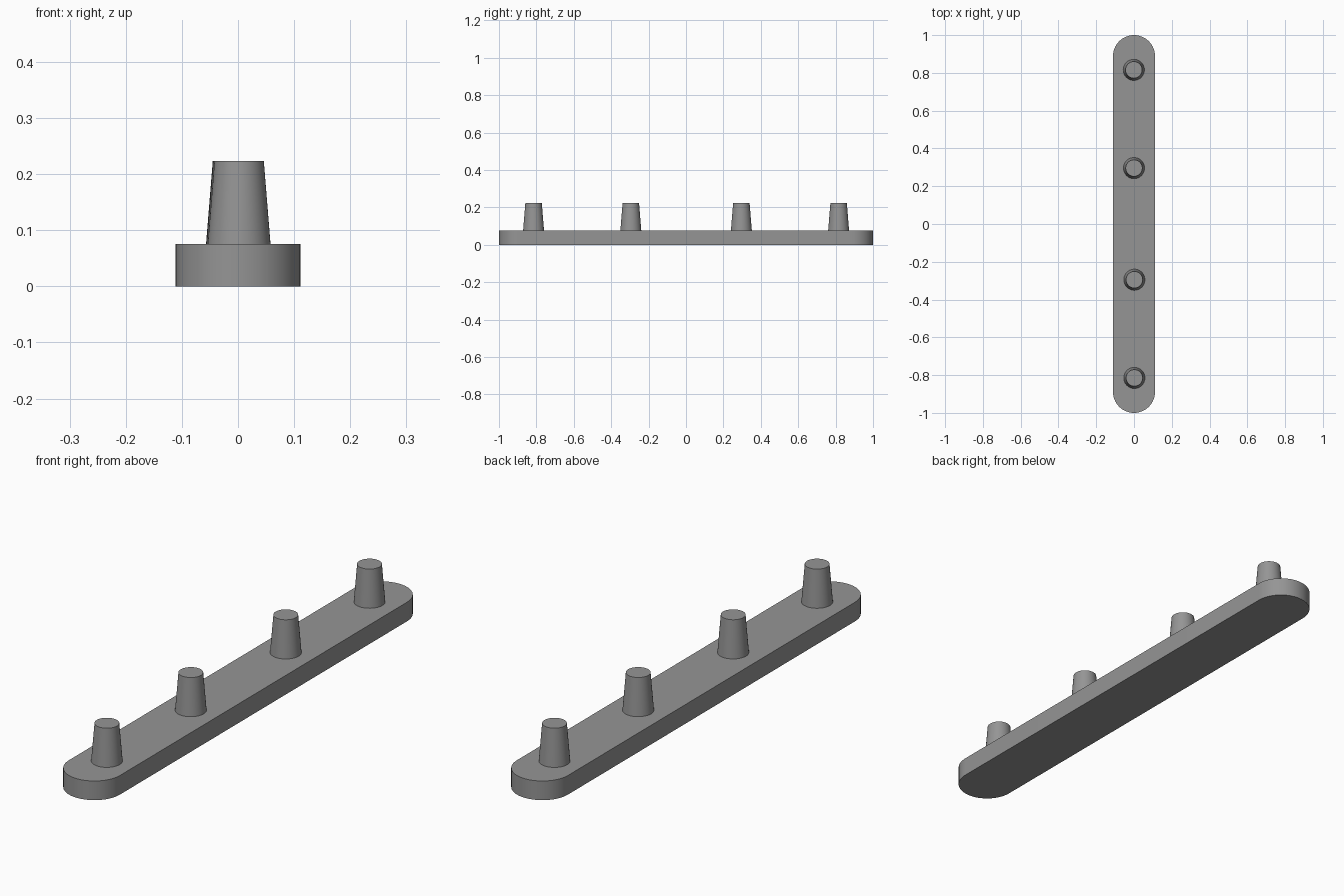
import bpy, bmesh, math

if "Cube" in bpy.data.objects:
    bpy.data.objects.remove(bpy.data.objects["Cube"])

HALF_WIDTH, BASE_HEIGHT, TOP = 0.111, 0.075, 0.223

grey = bpy.data.materials.new("mid grey")
grey.diffuse_color = (0.3, 0.3, 0.3, 1)
grey.use_nodes = True
grey.node_tree.nodes["Principled BSDF"].inputs["Base Color"].default_value = grey.diffuse_color


def finish(bm, name):
    """Turn a bmesh into a grey object with smooth curved walls."""
    bmesh.ops.recalc_face_normals(bm, faces=bm.faces)
    mesh = bpy.data.meshes.new(name)
    bm.to_mesh(mesh)
    bm.free()
    mesh.materials.append(grey)
    obj = bpy.data.objects.new(name, mesh)
    bpy.context.collection.objects.link(obj)
    bpy.ops.object.select_all(action='DESELECT')
    obj.select_set(True)
    bpy.context.view_layer.objects.active = obj
    bpy.ops.object.shade_smooth_by_angle(angle=math.radians(30))
    return obj


# Base bar: a rounded-end outline extruded upward
bm = bmesh.new()
STEPS = 32
outline = []
for side in (1, -1):
    for i in range(STEPS + 1):
        a = math.pi * i / STEPS
        outline.append(bm.verts.new((side * HALF_WIDTH * math.cos(a),
                                     side * (1 - HALF_WIDTH + HALF_WIDTH * math.sin(a)), 0)))
bottom = bm.faces.new(outline)
top = bmesh.ops.extrude_face_region(bm, geom=[bottom], use_keep_orig=True)
bmesh.ops.translate(bm, vec=(0, 0, BASE_HEIGHT),
                    verts=[g for g in top["geom"] if isinstance(g, bmesh.types.BMVert)])
finish(bm, "base_bar")

# Four tapered pegs standing on the bar
for n, (x, y) in enumerate(((0.002, -0.815), (0.002, -0.295), (0, 0.296), (-0.001, 0.816)), 1):
    bm = bmesh.new()
    bmesh.ops.create_cone(bm, cap_ends=True, segments=48, radius1=0.056, radius2=0.044,
                          depth=TOP - BASE_HEIGHT)
    peg = finish(bm, f"peg_{n}")
    peg.location = (x, y, (TOP + BASE_HEIGHT) / 2)
